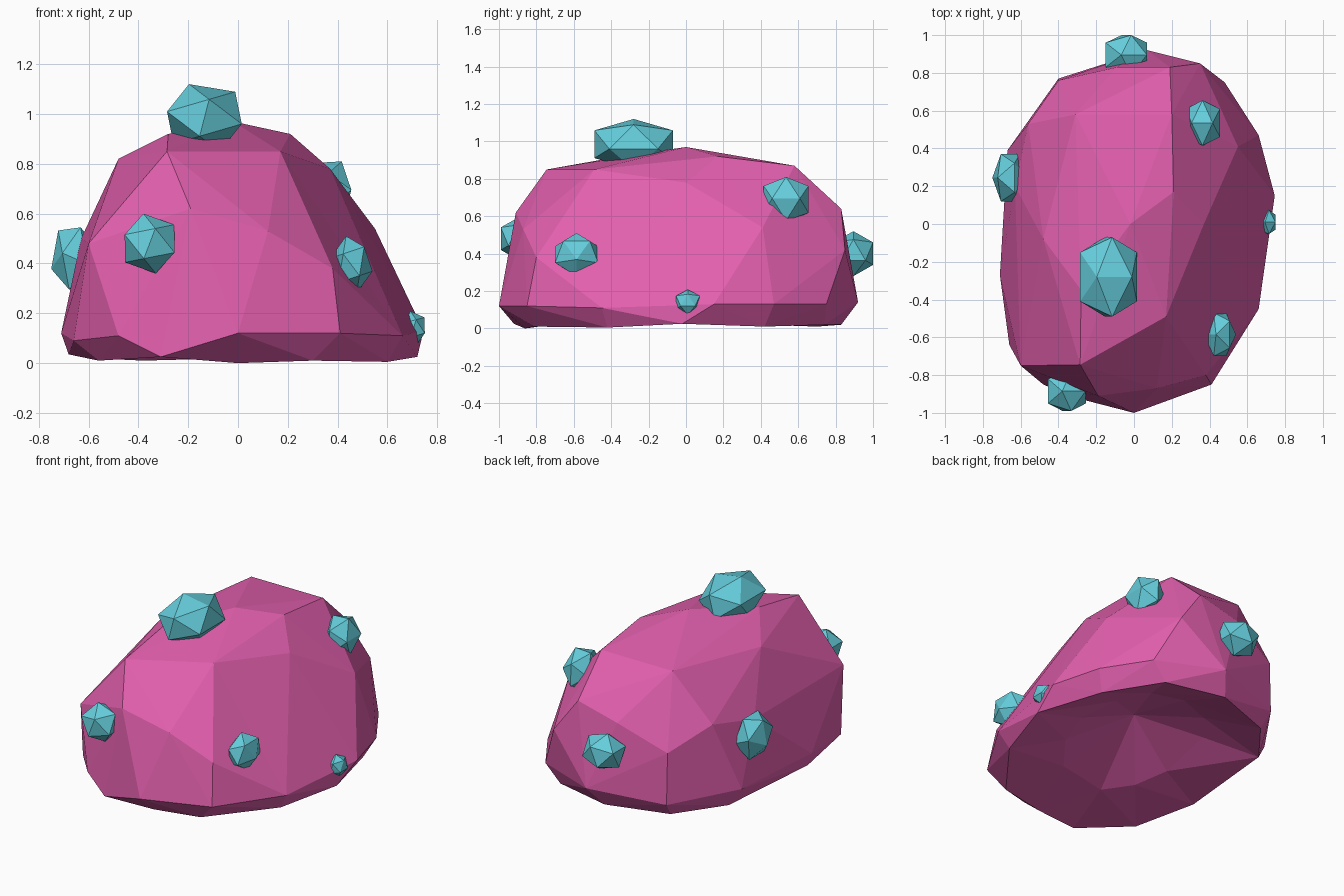
import bpy, bmesh, math
from mathutils import Vector

if "Cube" in bpy.data.objects:
    bpy.data.objects.remove(bpy.data.objects["Cube"])


def material(name, rgb):
    m = bpy.data.materials.new(name)
    m.diffuse_color = (*rgb, 1)
    m.use_nodes = True
    m.node_tree.nodes["Principled BSDF"].inputs["Base Color"].default_value = m.diffuse_color
    return m


PINK = material("magenta_stone", (0.76, 0.115, 0.42))
TEAL = material("teal_crystal", (0.13, 0.62, 0.72))


def finish(bm, name, mat):
    bmesh.ops.recalc_face_normals(bm, faces=bm.faces)
    me = bpy.data.meshes.new(name)
    bm.to_mesh(me)
    bm.free()
    me.materials.append(mat)
    ob = bpy.data.objects.new(name, me)
    bpy.context.collection.objects.link(ob)
    return ob


# Rock: convex hull of its main corners
CORNERS = [
    # crown
    (-0.02, 0, 0.97), (-0.28, -0.35, 0.92), (0.21, 0.17, 0.92), (-0.285, -0.745, 0.85),
    (0.17, -0.49, 0.85), (-0.31, 0.58, 0.87), (0.2, 0.58, 0.87), (-0.48, -0.08, 0.82),
    (0.37, 0, 0.78),
    # shoulders
    (-0.6, -0.75, 0.48), (-0.19, -0.91, 0.62), (0.12, -0.87, 0.53), (0.38, -0.8, 0.38),
    (0.55, 0.41, 0.54), (0.19, 0.83, 0.64), (-0.09, 0.83, 0.57), (0.35, 0.85, 0.42),
    (-0.4, 0.76, 0.43), (-0.56, 0.53, 0.57), (-0.63, 0.2, 0.5),
    # widest ring
    (0, -1, 0.12), (0.41, -0.85, 0.12), (0.66, -0.45, 0.11), (0.745, 0.15, 0.13),
    (0.66, 0.47, 0.13), (0.48, 0.75, 0.13), (0.07, 0.92, 0.14), (-0.4, 0.77, 0.1),
    (-0.67, 0.39, 0.13), (-0.71, -0.27, 0.12), (-0.66, -0.64, 0.09), (-0.48, -0.85, 0.11),
    # foot
    (-0.31, -0.92, 0.025), (0.3, -0.81, 0.01), (0.6, -0.42, 0.005), (0.72, -0.02, 0.025),
    (0.6, 0.42, 0.01), (0.38, 0.74, 0.02), (0, 0.83, 0.02), (-0.38, 0.7, 0.01),
    (-0.6, 0.42, 0.02), (-0.68, -0.27, 0.035), (-0.56, -0.65, 0.01), (0, -0.86, 0),
]
bm = bmesh.new()
for c in CORNERS:
    bm.verts.new(c)
bmesh.ops.convex_hull(bm, input=bm.verts)
bmesh.ops.delete(bm, geom=[v for v in bm.verts if not v.link_faces], context='VERTS')
bm.normal_update()

# Hollow underside: open the flat bottom, then step up to a shallow peak
bottom = [f for f in bm.faces if f.normal.z < -0.95]
bmesh.ops.delete(bm, geom=bottom, context='FACES')
rim = [e for e in bm.edges if len(e.link_faces) == 1]
step = {}
for v in {v for e in rim for v in e.verts}:
    x, y = v.co.x * 0.55, v.co.y * 0.55
    step[v] = bm.verts.new((x, y, 0.11 + 0.12 * y))
peak = bm.verts.new((0, 0, 0.27))
for e in rim:
    a, b = e.verts
    bm.faces.new((a, b, step[b], step[a]))
    bm.faces.new((step[a], step[b], peak))
bmesh.ops.dissolve_limit(bm, angle_limit=math.radians(2), verts=bm.verts, edges=bm.edges)
bmesh.ops.triangulate(bm, faces=bm.faces)
finish(bm, "rock", PINK)


# Crystals: faceted balls, fitted to (centre, half size)
def crystal(name, centre, half, turn):
    bm = bmesh.new()
    bmesh.ops.create_icosphere(bm, subdivisions=1, radius=1)
    ca, sa = math.cos(turn), math.sin(turn)
    for v in bm.verts:
        x, y, z = v.co
        v.co = (x * ca - z * sa, y, x * sa + z * ca)
    top = [max(abs(v.co[i]) for v in bm.verts) for i in range(3)]
    for v in bm.verts:
        v.co = Vector([centre[i] + v.co[i] / top[i] * half[i] for i in range(3)])
    finish(bm, name, TEAL)


CRYSTALS = {
    "top_crystal": ((-0.135, -0.28, 0.985), (0.15, 0.21, 0.135), 0.35),
    "front_left_crystal": ((-0.355, -0.885, 0.48), (0.1, 0.105, 0.12), 0.2),
    "front_right_crystal": ((0.455, -0.585, 0.395), (0.085, 0.115, 0.115), 1.35),
    "left_crystal": ((-0.655, 0.245, 0.42), (0.095, 0.125, 0.125), 1.85),
    "back_crystal": ((-0.04, 0.895, 0.4), (0.11, 0.105, 0.12), 0.2),
    "back_right_crystal": ((0.365, 0.535, 0.69), (0.09, 0.12, 0.12), 0.6),
    "small_side_crystal": ((0.705, 0.01, 0.14), (0.045, 0.063, 0.068), 3.35),
}
for name, (centre, half, turn) in CRYSTALS.items():
    crystal(name, centre, half, turn)
